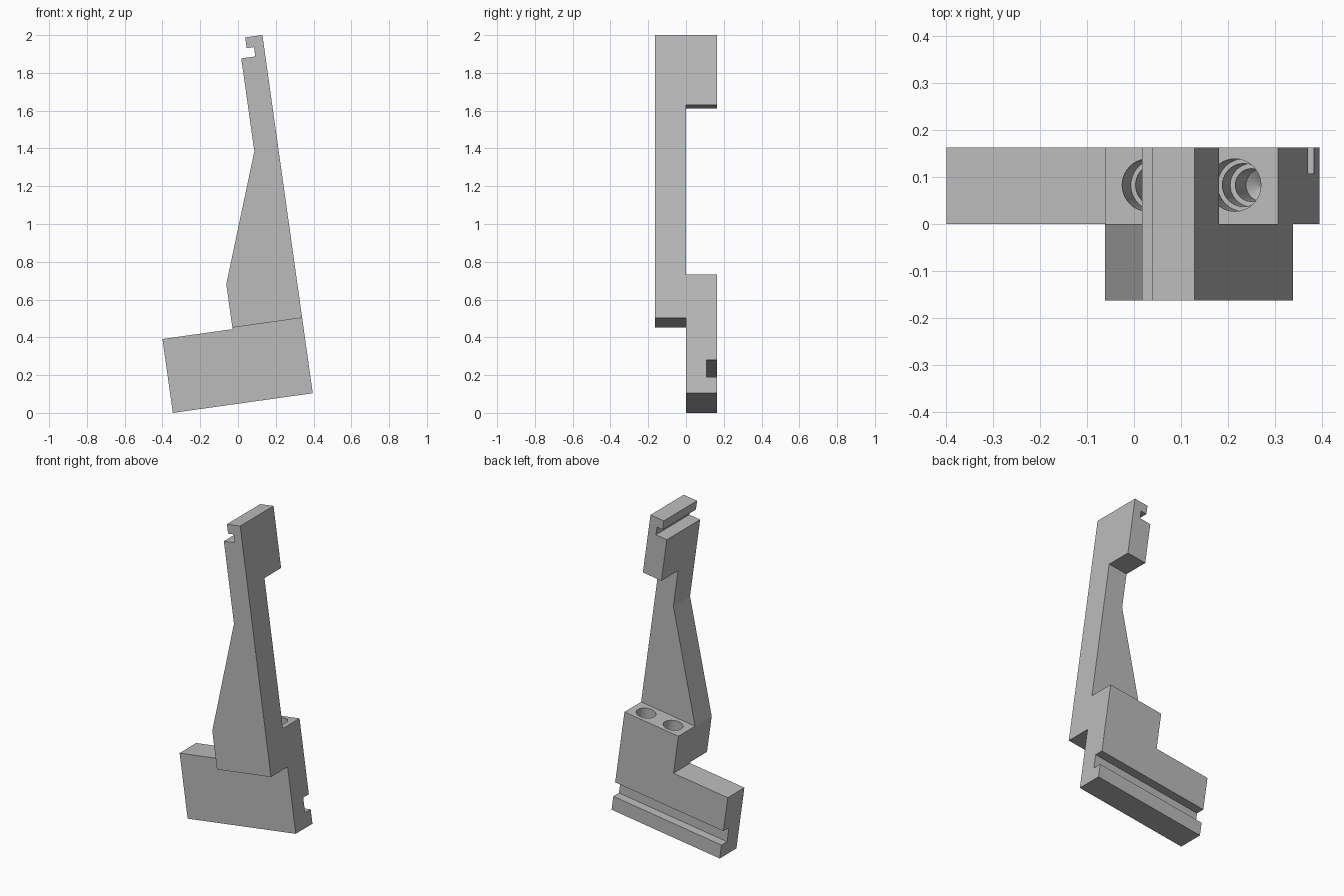
import bpy, bmesh, math
from mathutils import Matrix

if "Cube" in bpy.data.objects:
    bpy.data.objects.remove(bpy.data.objects["Cube"])

HALF = 0.163                 # depth of the front and back halves
TILT = Matrix.Translation((-0.345, 0, 0.0)) @ Matrix.Rotation(-math.radians(8), 4, 'Y')

grey = bpy.data.materials.new("grey plastic")
grey.diffuse_color = (0.5, 0.5, 0.5, 1)
grey.use_nodes = True
grey.node_tree.nodes["Principled BSDF"].inputs["Base Color"].default_value = grey.diffuse_color


def finish(name, bm):
    bmesh.ops.recalc_face_normals(bm, faces=bm.faces)
    bm.transform(TILT)
    mesh = bpy.data.meshes.new(name)
    bm.to_mesh(mesh)
    bm.free()
    mesh.materials.append(grey)
    obj = bpy.data.objects.new(name, mesh)
    bpy.context.collection.objects.link(obj)
    return obj


def extrude(name, profile, y0, y1):
    """Extrude an (x, z) outline from y0 to y1."""
    bm = bmesh.new()
    face = bm.faces.new([bm.verts.new((x, y0, z)) for x, z in profile])
    new = bmesh.ops.extrude_face_region(bm, geom=[face])["geom"]
    bmesh.ops.translate(bm, vec=(0, y1 - y0, 0),
                        verts=[v for v in new if isinstance(v, bmesh.types.BMVert)])
    return finish(name, bm)


def lathe(name, profile, cx, cy, n=40):
    """Closed solid of revolution from (radius, z) rings, top to bottom."""
    bm = bmesh.new()
    rings = [[bm.verts.new((cx + r * math.cos(2 * math.pi * i / n),
                            cy + r * math.sin(2 * math.pi * i / n), z))
              for i in range(n)] for r, z in profile]
    for a, b in zip(rings, rings[1:]):
        for i in range(n):
            j = (i + 1) % n
            bm.faces.new((a[i], a[j], b[j], b[i]))
    bm.faces.new(rings[0])
    bm.faces.new(rings[-1])
    return finish(name, bm)


def boolean(target, tool, operation):
    mod = target.modifiers.new(tool.name, 'BOOLEAN')
    mod.operation, mod.solver, mod.object = operation, 'EXACT', tool
    bpy.context.view_layer.objects.active = target
    bpy.ops.object.modifier_apply(modifier=mod.name)
    bpy.data.objects.remove(tool)


R, M, N = 0.748, 0.375, 0.62          # right edge, arm foot, arm neck
hook = [(N, 1.808), (0.695, 1.808), (0.695, 1.858),
        (0.656, 1.858), (0.656, 1.915), (R, 1.915)]

# Tapered arm with hooked tip (front half)
arm = extrude("arm", [(R, 0.403), (M, 0.403), (M, 0.635), (N, 1.311)] + hook, -HALF, 0)

# Hooked head block (back half)
head = extrude("head", [(R, 1.541), (N, 1.541)] + hook, 0, HALF)

# L-shaped foot (back half)
foot = extrude("foot", [(0, 0), (0, 0.395), (M, 0.395), (M, 0.635), (R, 0.635), (R, 0)], 0, HALF)

# Groove along the back of the foot
groove = extrude("groove", [(-0.1, 0.087), (0.9, 0.087), (0.9, 0.178), (-0.1, 0.178)], 0.108, 0.25)
boolean(foot, groove, 'DIFFERENCE')

# Stepped screw holes in the top of the foot
for side in (-1, 1):
    hole = lathe("screw_hole", [(0.056, 0.70), (0.056, 0.50), (0.046, 0.50), (0.046, 0.38),
                                (0.035, 0.38), (0.035, 0.215), (0.008, 0.195)],
                 0.5615 + side * 0.0935, 0.083)
    boolean(foot, hole, 'DIFFERENCE')

# Merge everything into one solid
boolean(arm, head, 'UNION')
boolean(arm, foot, 'UNION')
arm.name = "bracket_arm"
